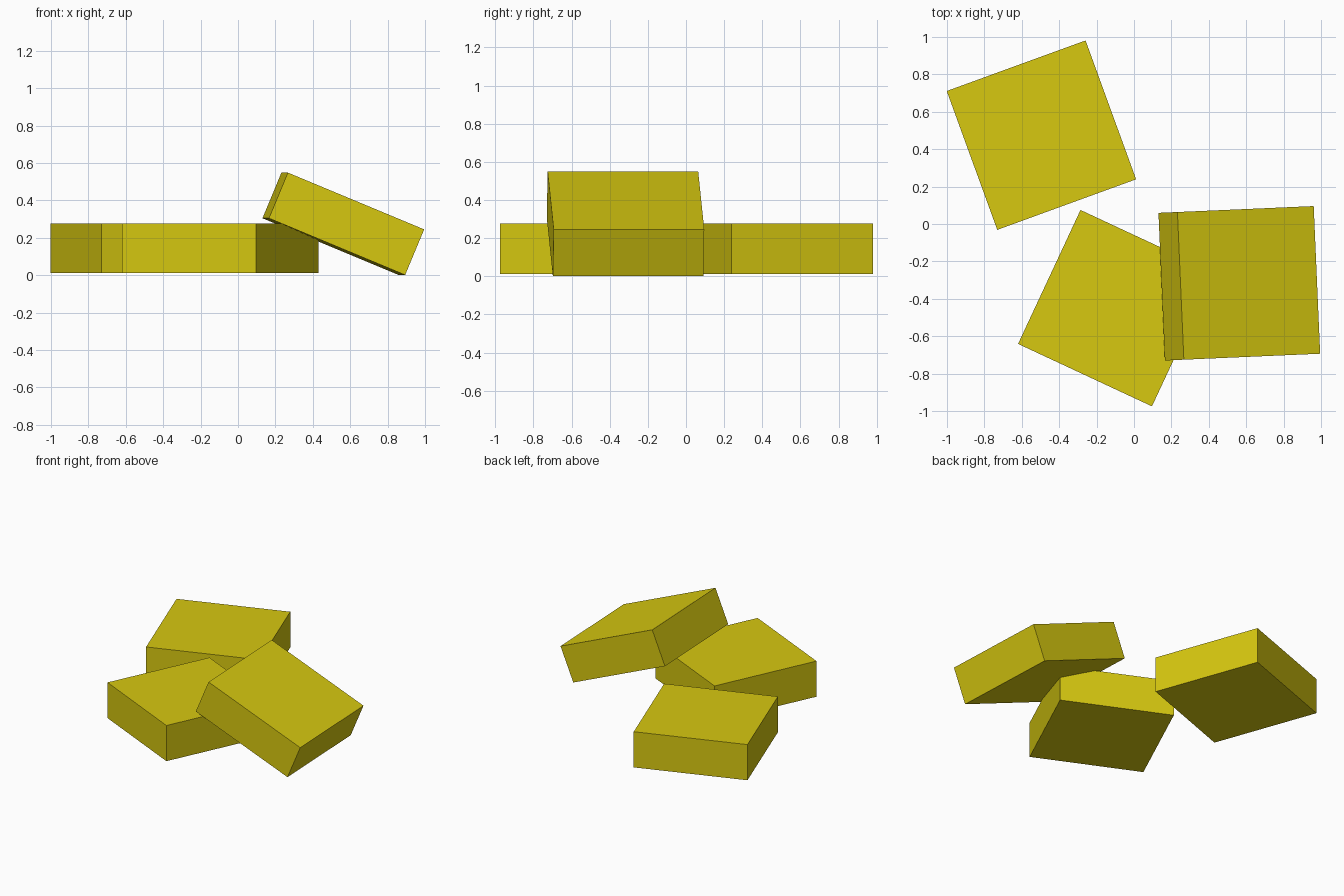
import bpy
from math import radians

if "Cube" in bpy.data.objects:
    bpy.data.objects.remove(bpy.data.objects["Cube"])

yellow = bpy.data.materials.new("mustard_yellow")
yellow.diffuse_color = (0.68, 0.58, 0.005, 1)
yellow.use_nodes = True
yellow.node_tree.nodes["Principled BSDF"].inputs["Base Color"].default_value = yellow.diffuse_color


def slab(name, center, yaw, tilt=0):
    """Square slab, tilted about its own y axis and then turned about z."""
    bpy.ops.mesh.primitive_cube_add(size=1, location=center,
                                    rotation=(0, radians(tilt), radians(yaw)))
    ob = bpy.context.object
    ob.name = name
    ob.scale = (0.79, 0.79, 0.264)
    ob.data.materials.append(yellow)
    return ob


# two slabs lying flat, and one leaning on the front slab
slab("back_slab", (-0.495, 0.475, 0.144), 20.0)
slab("front_slab", (-0.095, -0.45, 0.144), -25.0)
slab("leaning_slab", (0.563, -0.317, 0.275), 2.5, 22.6)
